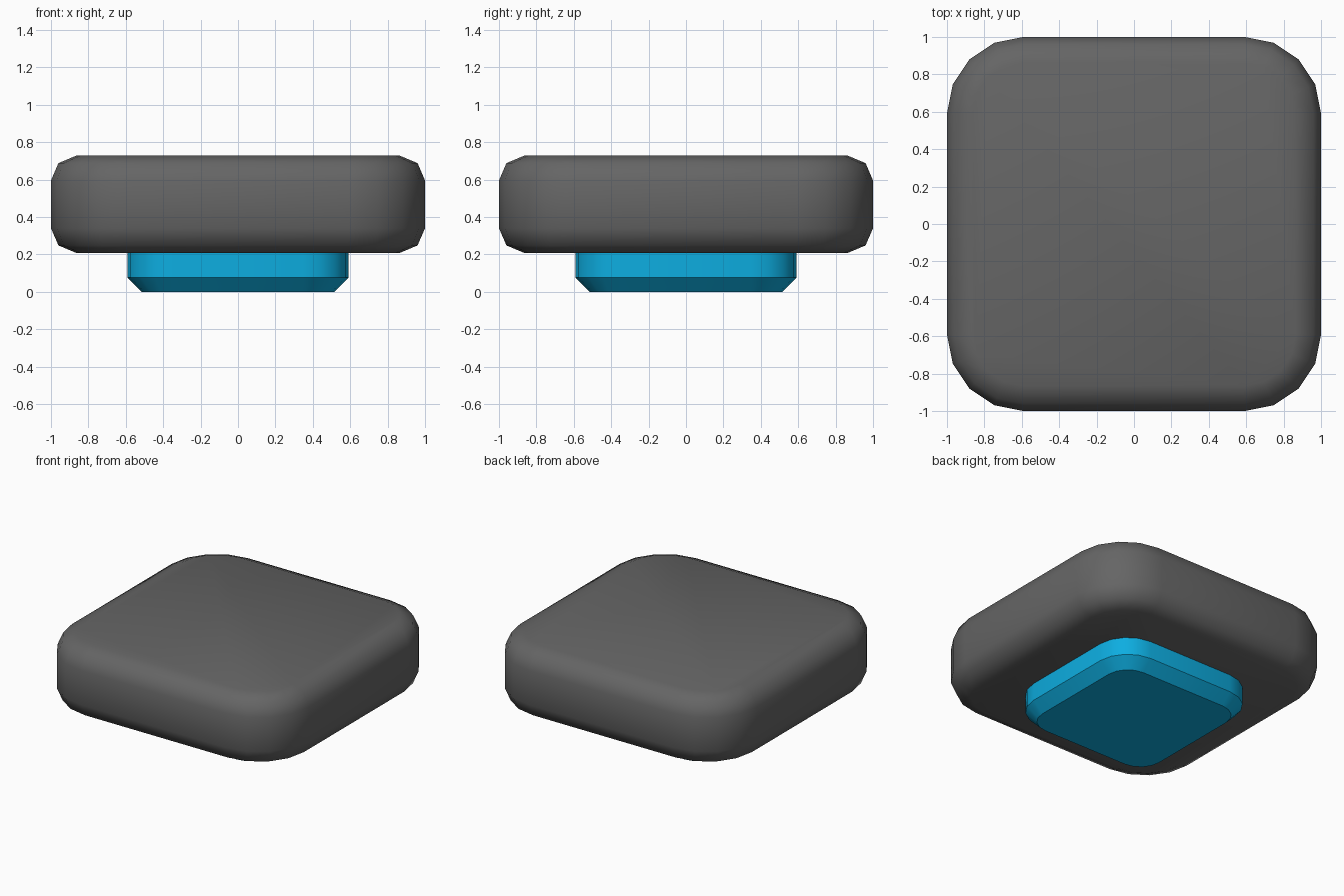
import bpy, bmesh, math

if "Cube" in bpy.data.objects:
    bpy.data.objects.remove(bpy.data.objects["Cube"])


def material(name, rgb):
    m = bpy.data.materials.new(name)
    m.diffuse_color = (*rgb, 1)
    m.use_nodes = True
    m.node_tree.nodes["Principled BSDF"].inputs["Base Color"].default_value = m.diffuse_color
    return m


def rounded_square(half, radius, segments=4):
    """Outline of a square with rounded corners, counter-clockwise."""
    c = half - radius
    pts = []
    for k, (sx, sy) in enumerate([(1, 1), (-1, 1), (-1, -1), (1, -1)]):
        for i in range(segments + 1):
            a = math.pi / 2 * (k + i / segments)
            pts.append((sx * c + radius * math.cos(a), sy * c + radius * math.sin(a)))
    return pts


def rounded_block(name, core, profile, mat, angle):
    """Stack rounded squares along a (half width, z) profile and cap both ends."""
    bm = bmesh.new()
    rings = [[bm.verts.new((x, y, z)) for x, y in rounded_square(h, h - core)]
             for h, z in profile]
    for lo, hi in zip(rings, rings[1:]):
        n = len(lo)
        for i in range(n):
            j = (i + 1) % n
            bm.faces.new((lo[i], lo[j], hi[j], hi[i]))
    bm.faces.new(rings[0][::-1])
    bm.faces.new(rings[-1])
    mesh = bpy.data.meshes.new(name)
    bm.to_mesh(mesh)
    bm.free()
    mesh.materials.append(mat)
    ob = bpy.data.objects.new(name, mesh)
    bpy.context.collection.objects.link(ob)
    bpy.ops.object.select_all(action='DESELECT')
    ob.select_set(True)
    bpy.context.view_layer.objects.active = ob
    bpy.ops.object.shade_smooth_by_angle(angle=math.radians(angle))
    return ob


grey = material("dark grey", (0.13, 0.13, 0.13))
blue = material("bright blue", (0.004, 0.42, 0.75))

# Soft wide cap with rounded top and bottom rims
rounded_block("cap", 0.59,
              [(0.865, 0.208), (0.96, 0.248), (1.0, 0.34),
               (1.0, 0.595), (0.96, 0.688), (0.865, 0.728)], grey, 60)

# Narrower foot with a chamfered lower edge, set slightly into the cap
rounded_block("foot", 0.35,
              [(0.515, 0.0), (0.592, 0.077), (0.592, 0.22)], blue, 30)
